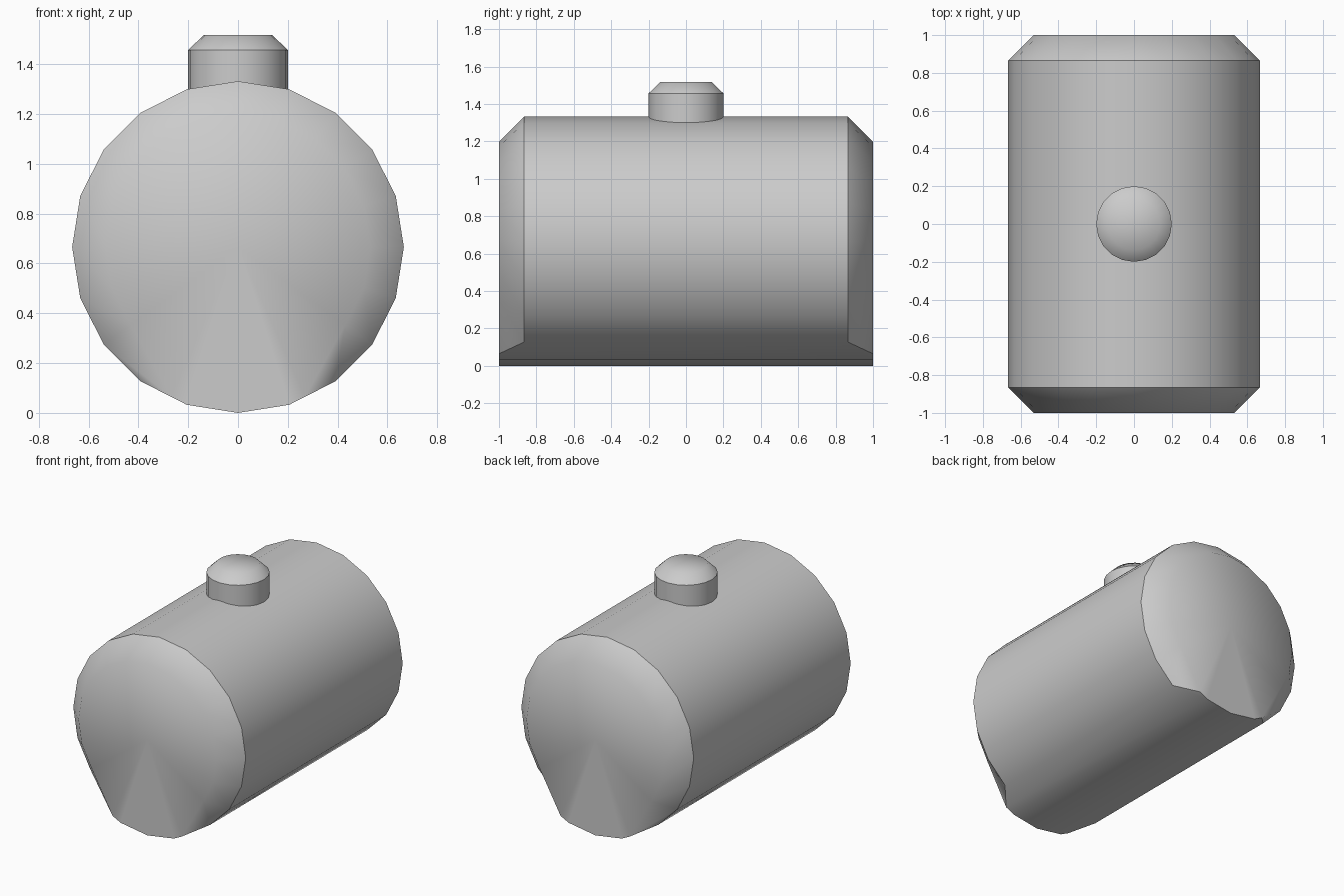
import bpy, bmesh
from math import sin, cos, pi

if "Cube" in bpy.data.objects:
    bpy.data.objects.remove(bpy.data.objects["Cube"])

N = 20          # sides of every round part


def finish(name, bm, side_faces):
    """Smooth shade, keep the border of the side faces sharp, make the object."""
    bmesh.ops.recalc_face_normals(bm, faces=bm.faces[:])
    side = set(side_faces)
    for f in bm.faces:
        f.smooth = True
    for e in bm.edges:
        if sum(f in side for f in e.link_faces) == 1:
            e.smooth = False
    mesh = bpy.data.meshes.new(name)
    bm.to_mesh(mesh)
    bm.free()
    obj = bpy.data.objects.new(name, mesh)
    bpy.context.collection.objects.link(obj)
    return obj


def fan(bm, loop, centre):
    c = bm.verts.new(centre)
    for i, v in enumerate(loop):
        bm.faces.new((v, loop[(i + 1) % len(loop)], c))


# Tank body: lying cylinder, chamfered ends, chamfer fades out at the bottom
R, R_IN, Y_RIM, Y_END = 0.666, 0.532, 0.866, 1.0
LIP = {0, 1, N - 1}             # bottom corners left unchamfered


def ring_vert(bm, k, r, y):
    a = 2 * pi * k / N          # k = 0 is the lowest corner
    return bm.verts.new((r * sin(a), y, R - r * cos(a)))


bm = bmesh.new()
ends = []
for s in (-1, 1):
    rim = [ring_vert(bm, k, R, s * (Y_END if k in LIP else Y_RIM)) for k in range(N)]
    cap = []
    for k in range(N):
        if k in LIP:
            cap.append(rim[k])
        elif k in (2, N - 2):   # chamfer runs out along the lower edge
            lip = rim[1 if k == 2 else N - 1].co
            p = rim[k].co.lerp(lip, 0.66)
            cap.append(bm.verts.new((p.x, s * Y_END, p.z)))
        else:
            cap.append(ring_vert(bm, k, R_IN, s * Y_END))
    for k in range(2, N - 2):
        bm.faces.new((rim[k], rim[k + 1], cap[k + 1], cap[k]))
    fan(bm, cap, (0, s * Y_END, R))
    ends.append((rim, cap))

sides = []
for k in range(N):
    strips = []
    for rim, cap in ends:
        strip = [rim[k], rim[(k + 1) % N]]
        if k == 1:
            strip.insert(1, cap[2])
        elif k == N - 2:
            strip.insert(1, cap[N - 2])
        strips.append(strip)
    sides.append(bm.faces.new(strips[0] + strips[1][::-1]))
finish("tank_body", bm, sides)

# Filler cap: short upright cylinder with a chamfered top
bm = bmesh.new()
rings = [[bm.verts.new((r * cos(2 * pi * k / N), r * sin(2 * pi * k / N), z)) for k in range(N)]
         for r, z in ((0.2, 1.2), (0.2, 1.457), (0.138, 1.517))]
walls = []
for lo, hi in zip(rings, rings[1:]):
    walls.append([bm.faces.new((lo[k], lo[(k + 1) % N], hi[(k + 1) % N], hi[k])) for k in range(N)])
fan(bm, rings[0], (0, 0, 1.2))
fan(bm, rings[-1], (0, 0, 1.517))
finish("filler_cap", bm, walls[0])
